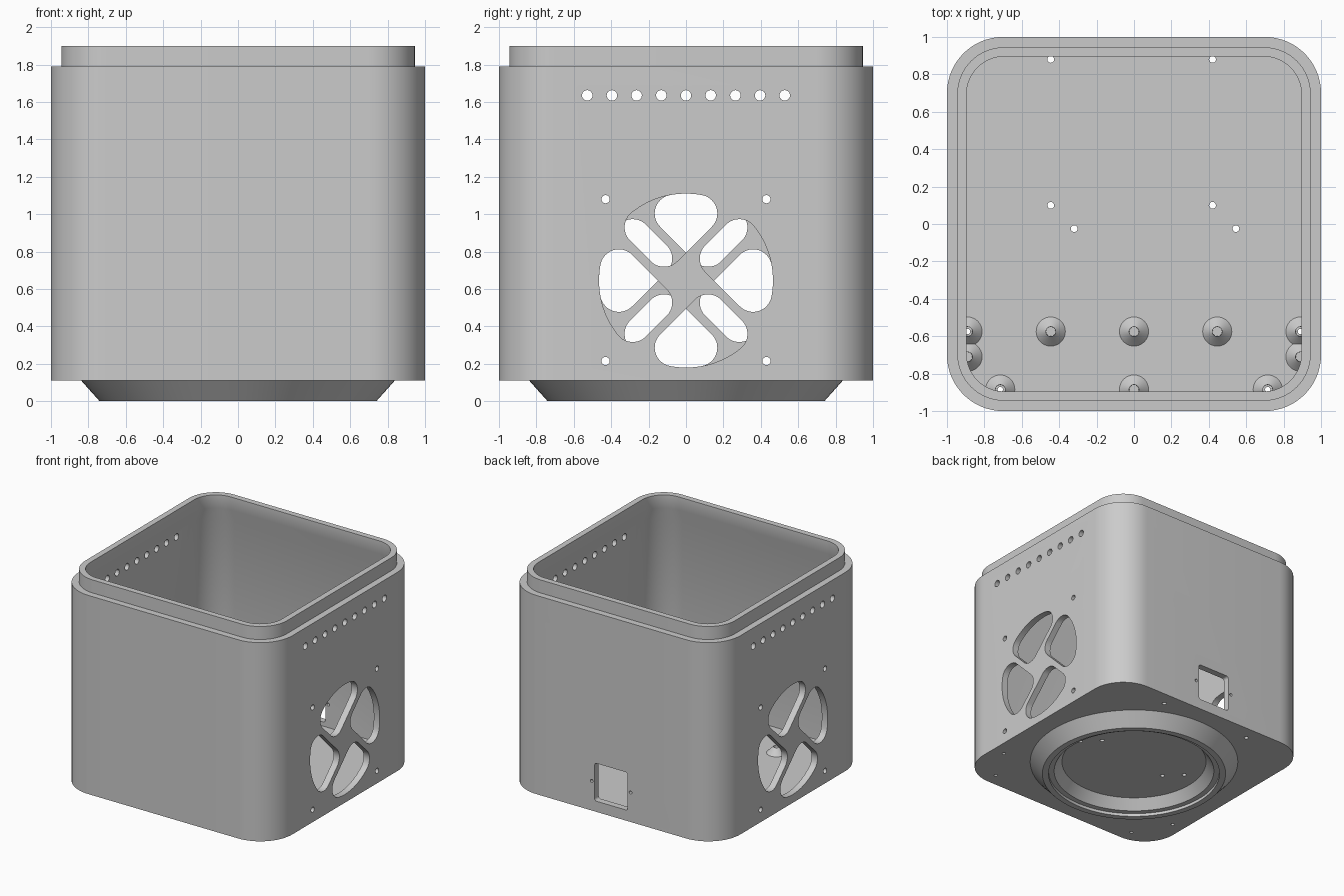
import bpy, bmesh
from math import sin, cos, pi, atan2, radians
from mathutils import Matrix, Vector

cube = bpy.data.objects.get("Cube")
if cube:
    bpy.data.objects.remove(cube, do_unlink=True)

grey = bpy.data.materials.new("plain grey")
grey.use_nodes = True
colour = (0.6, 0.6, 0.6, 1)
grey.diffuse_color = colour
grey.node_tree.nodes["Principled BSDF"].inputs["Base Color"].default_value = colour


def arc(cx, cy, r, start, end, steps=16):
    return [(cx + r * cos(start + (end - start) * i / steps),
             cy + r * sin(start + (end - start) * i / steps)) for i in range(steps + 1)]


def rounded(hx, hy, r, steps=16):
    """Rounded rectangle outline, a circle when r equals both halves."""
    x, y = hx - r, hy - r
    corners = [(x, y), (-x, y), (-x, -y), (x, -y)]
    return [p for q, (cx, cy) in enumerate(corners)
            for p in arc(cx, cy, r, q * pi / 2, (q + 1) * pi / 2, steps)]


def loft(bm, rings, matrix=Matrix(), caps=True, closed=False):
    """Skin a stack of (outline, height) rings."""
    loops = [[bm.verts.new(matrix @ Vector((x, y, z))) for x, y in pts] for pts, z in rings]
    pairs = list(zip(loops, loops[1:]))
    if closed:
        pairs.append((loops[-1], loops[0]))
    for a, b in pairs:
        for i in range(len(a)):
            j = (i + 1) % len(a)
            bm.faces.new((a[i], a[j], b[j], b[i]))
    if caps:
        bm.faces.new(loops[0][::-1])
        bm.faces.new(loops[-1])


def make(name, bm):
    bmesh.ops.remove_doubles(bm, verts=bm.verts, dist=1e-5)
    bmesh.ops.dissolve_degenerate(bm, edges=bm.edges, dist=1e-6)
    bmesh.ops.recalc_face_normals(bm, faces=bm.faces)
    mesh = bpy.data.meshes.new(name)
    bm.to_mesh(mesh)
    bm.free()
    mesh.materials.append(grey)
    obj = bpy.data.objects.new(name, mesh)
    bpy.context.collection.objects.link(obj)
    return obj


def activate(obj):
    bpy.ops.object.select_all(action='DESELECT')
    obj.select_set(True)
    bpy.context.view_layer.objects.active = obj


def smooth(obj):
    activate(obj)
    bpy.ops.object.shade_smooth_by_angle(angle=radians(30))


def circle(r, steps=6):
    return rounded(r, r, r, steps)


# Hollow housing with a stepped lip
sections = [(1, 0.3, 0.11), (1, 0.3, 1.79), (0.945, 0.25, 1.79), (0.945, 0.25, 1.9),
            (0.895, 0.2, 1.9), (0.895, 0.2, 1.79), (0.945, 0.25, 1.68), (0.945, 0.25, 0.165)]
bm = bmesh.new()
loft(bm, [(rounded(h, h, r), z) for h, r, z in sections])
housing = make("housing", bm)

# Cutters for every opening
cut = bmesh.new()


def punch(outline, u, v, matrix, near=0.85, far=1.1):
    loft(cut, [([(x + u, y + v) for x, y in outline], d) for d in (near, far)], matrix)


def wall(angle):
    """Frame with u across the wall seen from outside, v up and depth outward."""
    frame = Matrix(((0, 0, 1), (1, 0, 0), (0, 1, 0))).to_4x4()
    return Matrix.Rotation(angle, 4, 'Z') @ frame


# One pinwheel fan opening: a rounded quarter sector with offset edges
fan_r, fillet, far_edge, near_edge = 0.465, 0.1, 0.15, -0.085
diff = far_edge + fillet * 2 ** 0.5
total = near_edge + fillet * 2 ** 0.5
reach = (2 * (fan_r - fillet) ** 2 - diff ** 2) ** 0.5
reach_left = (2 * (fan_r - fillet) ** 2 - total ** 2) ** 0.5
hub = ((total - diff) / 2, (total + diff) / 2)
right = ((reach - diff) / 2, (reach + diff) / 2)
left = ((total - reach_left) / 2, (total + reach_left) / 2)
a_right, a_left = atan2(right[1], right[0]), atan2(left[1], left[0])
petal = (arc(*hub, fillet, radians(225), radians(315))
         + arc(*right, fillet, radians(-45), a_right)
         + arc(0, 0, fan_r, a_right, a_left)[1:-1]
         + arc(*left, fillet, a_left, radians(225)))

for side in (wall(0), wall(pi)):
    for k in range(4):
        c, s = cos(k * pi / 2), sin(k * pi / 2)
        punch([(x * c - y * s, x * s + y * c) for x, y in petal], 0, 0.645, side)
    for u in (-0.43, 0.43):
        for v in (0.215, 1.08):
            punch(circle(0.022), u, v, side)
    for i in range(9):
        punch(circle(0.028), (i - 4) * 0.132, 1.635, side)

# Socket opening in the back wall with its two screw holes
back = wall(pi / 2)
punch(rounded(0.155, 0.16, 0.02, 4), 0, 0.36, back)
for u in (-0.182, 0.182):
    punch(circle(0.013), u, 0.36, back)

# Screw holes through the floor
for x, y in [(-0.445, 0.88), (0.42, 0.88), (-0.445, 0.1), (0.42, 0.1), (-0.32, -0.025), (0.545, -0.025)]:
    punch(circle(0.018), x, y, Matrix(), 0.05, 0.25)
for m in (-1, 1):
    punch(circle(0.014), m * 0.89, -0.575, Matrix(), 0.05, 0.25)
    punch(circle(0.014), m * 0.715, -0.885, Matrix(), 0.05, 0.25)

cutter = make("opening_cutter", cut)
cutter.hide_render = True
mod = housing.modifiers.new("openings", 'BOOLEAN')
mod.operation, mod.solver, mod.object = 'DIFFERENCE', 'EXACT', cutter
activate(housing)
bpy.ops.object.modifier_apply(modifier=mod.name)
bpy.data.objects.remove(cutter, do_unlink=True)
smooth(housing)

# Flared foot ring with a stepped, conical inside
profile = [(0.84, 0.112), (0.74, 0), (0.69, 0), (0.69, 0.025), (0.645, 0.025), (0.58, 0.112)]
bm = bmesh.new()
loft(bm, [(circle(r, 24), z) for r, z in profile], caps=False, closed=True)
smooth(make("foot_ring", bm))

# Conical screw bosses on the floor
bosses = [(0, -0.575), (0, -0.885)]
for m in (-1, 1):
    bosses += [(m * 0.445, -0.575), (m * 0.89, -0.575), (m * 0.89, -0.71), (m * 0.715, -0.885)]
bm = bmesh.new()
for x, y in bosses:
    loft(bm, [(circle(r, 8), z) for r, z in [(0.08, 0.163), (0.026, 0.218), (0.025, 0.163)]],
         Matrix.Translation((x, y, 0)), caps=False, closed=True)
smooth(make("screw_bosses", bm))
